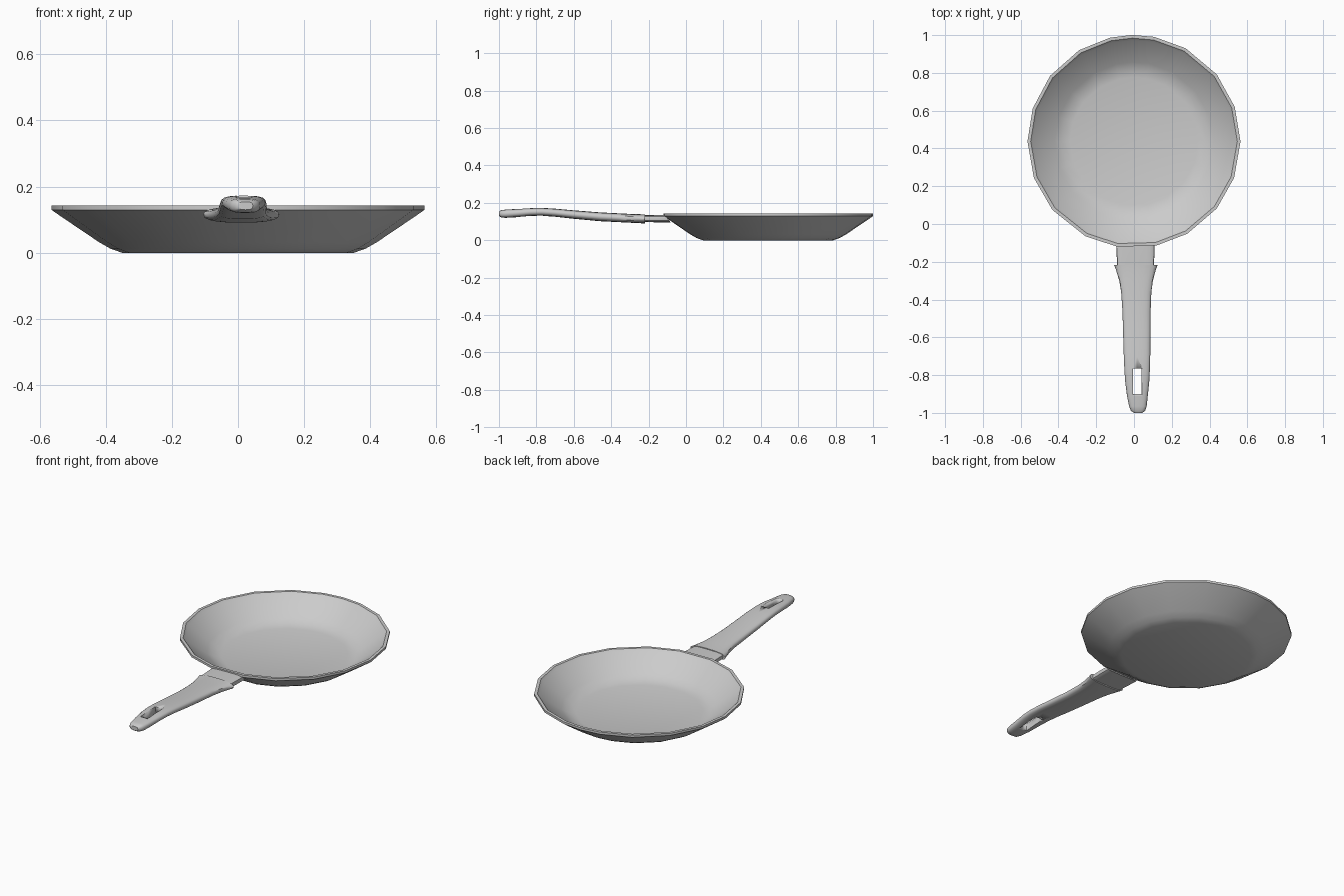
import bpy, bmesh
from math import sin, cos, pi, radians, copysign

if "Cube" in bpy.data.objects:
    bpy.data.objects.remove(bpy.data.objects["Cube"])


def finish(name, bm, angle):
    bmesh.ops.recalc_face_normals(bm, faces=bm.faces)
    me = bpy.data.meshes.new(name)
    bm.to_mesh(me)
    bm.free()
    ob = bpy.data.objects.new(name, me)
    bpy.context.collection.objects.link(ob)
    bpy.ops.object.select_all(action='DESELECT')
    bpy.context.view_layer.objects.active = ob
    ob.select_set(True)
    bpy.ops.object.shade_smooth_by_angle(angle=radians(angle))
    return ob


def loft(name, rings, angle=40):
    """Skin closed rings of points and cap both ends."""
    bm = bmesh.new()
    loops = [[bm.verts.new(p) for p in ring] for ring in rings]
    n = len(loops[0])
    for a, b in zip(loops, loops[1:]):
        for i in range(n):
            j = (i + 1) % n
            bm.faces.new((a[i], a[j], b[j], b[i]))
    bm.faces.new(loops[0])
    bm.faces.new(loops[-1])
    return finish(name, bm, angle)


def section(y, x0, x1, z0, z1, power=0.7, slant=0.0, n=20):
    """Rounded cross-section of the handle at depth y."""
    cx, cz, rx, rz = (x0 + x1) / 2, (z0 + z1) / 2, (x1 - x0) / 2, (z1 - z0) / 2
    ring = []
    for i in range(n):
        c, s = cos(2 * pi * i / n), sin(2 * pi * i / n)
        c, s = copysign(abs(c) ** power, c), copysign(abs(s) ** power, s)
        ring.append((cx + rx * c, y + slant * s, cz + rz * s))
    return ring


# Pan: low-poly outline, profile goes outside up, over the rim and down inside
angles = [0, 19, 39, 61, 79, 91, 103, 121, 142, 162, 180, 200, 220, 243, 261, 282, 300, 321, 340]
profile = [(0.35, 0), (0.385, 0.012), (0.42, 0.032), (0.54, 0.113), (0.564, 0.130),
           (0.564, 0.143), (0.547, 0.143), (0.535, 0.130), (0.42, 0.048), (0.385, 0.030), (0.34, 0.020)]
loft("pan", [[(r * cos(radians(a)), 0.437 + r * sin(radians(a)), z) for a in angles]
             for r, z in profile], 45)

# Neck joining the pan wall to the grip
loft("neck", [section(-0.098, -0.095, 0.108, 0.096, 0.135, 0.5, -0.016),
              section(-0.16, -0.092, 0.108, 0.096, 0.135, 0.5),
              section(-0.24, -0.088, 0.105, 0.098, 0.134, 0.5)])

# Grip with flared collar, gently arched
handle = loft("handle", [
    section(-0.218, -0.105, 0.125, 0.091, 0.139, 0.8),
    section(-0.240, -0.096, 0.116, 0.091, 0.139, 0.8),
    section(-0.30, -0.078, 0.100, 0.094, 0.141),
    section(-0.36, -0.068, 0.092, 0.097, 0.144),
    section(-0.46, -0.061, 0.088, 0.102, 0.149),
    section(-0.60, -0.057, 0.087, 0.115, 0.160),
    section(-0.70, -0.054, 0.086, 0.126, 0.169),
    section(-0.77, -0.051, 0.084, 0.131, 0.173),
    section(-0.83, -0.047, 0.081, 0.130, 0.172),
    section(-0.91, -0.037, 0.073, 0.123, 0.167),
    section(-0.965, -0.026, 0.067, 0.120, 0.164),
    section(-0.988, -0.017, 0.059, 0.122, 0.161),
    section(-1.0, 0.0, 0.045, 0.130, 0.154)])

# Hanging slot cut through the grip
bm = bmesh.new()
bmesh.ops.create_cube(bm, size=1)
for v in bm.verts:
    v.co = (0.018 + 0.046 * v.co.x, -0.833 + 0.135 * v.co.y, 0.15 + 0.3 * v.co.z)
cutter = finish("slot_cutter", bm, 30)
cutter.hide_render = True
mod = handle.modifiers.new("slot", 'BOOLEAN')
mod.operation, mod.solver, mod.object = 'DIFFERENCE', 'EXACT', cutter
bpy.context.view_layer.objects.active = handle
bpy.ops.object.modifier_apply(modifier=mod.name)
bpy.data.objects.remove(cutter)
